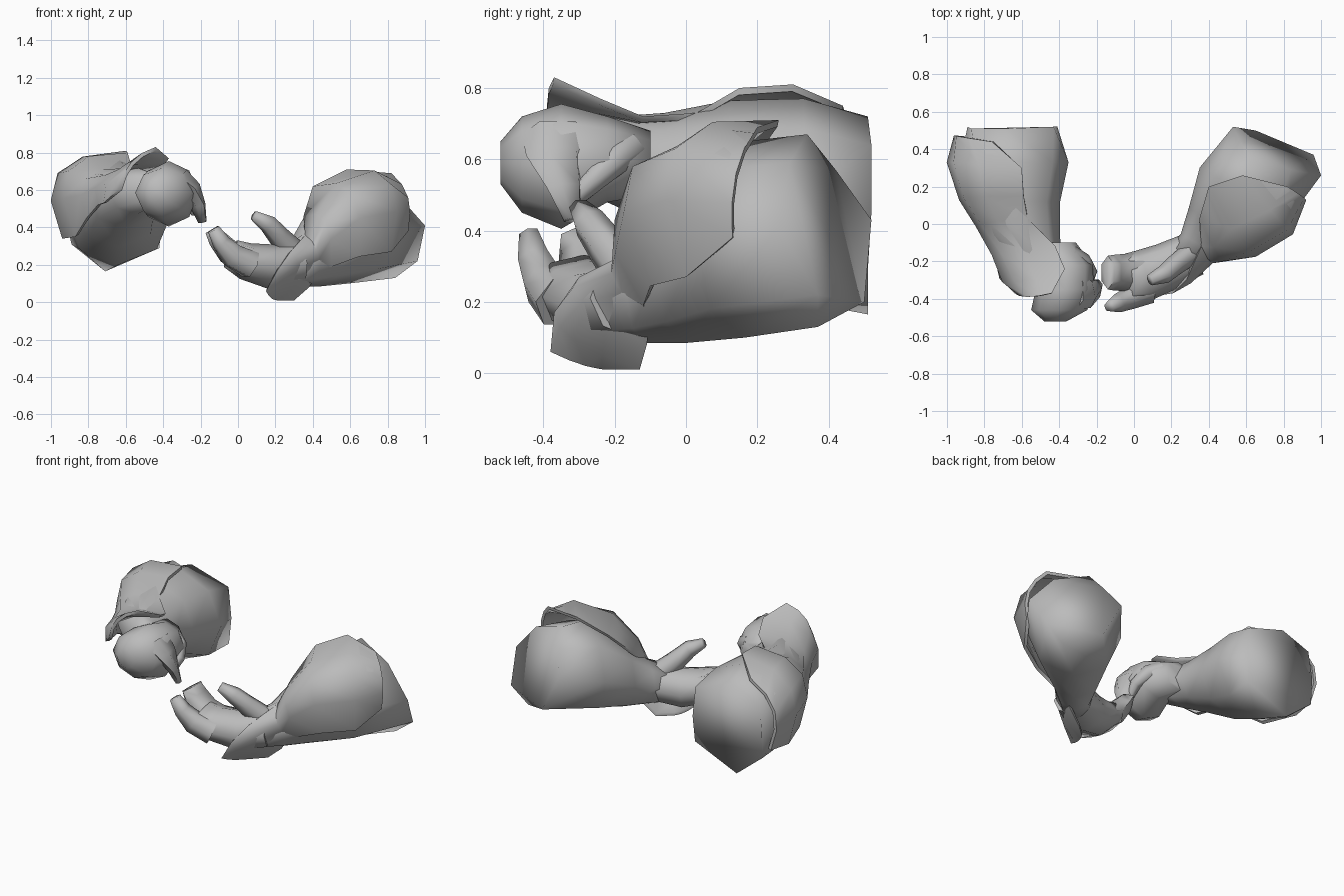
import bpy, math
from mathutils import Vector

grey = bpy.data.materials.new("grey")
grey.diffuse_color = (0.5, 0.5, 0.5, 1)


def make(name, verts, faces, angle=180):
    me = bpy.data.meshes.new(name)
    me.from_pydata(verts, [], faces)
    me.materials.append(grey)
    ob = bpy.data.objects.new(name, me)
    bpy.context.collection.objects.link(ob)
    bpy.ops.object.select_all(action='DESELECT')
    ob.select_set(True)
    bpy.context.view_layer.objects.active = ob
    bpy.ops.object.mode_set(mode='EDIT')
    bpy.ops.mesh.select_all(action='SELECT')
    bpy.ops.mesh.normals_make_consistent(inside=False)
    bpy.ops.object.mode_set(mode='OBJECT')
    bpy.ops.object.shade_smooth_by_angle(angle=math.radians(angle))
    return ob


def tube(name, rings, axis=None, n=8, cap=None):
    """Closed loft; each ring is x, y, z, half width, half height. cap replaces ring 0."""
    pts = [Vector(r[:3]) for r in rings]
    verts = []
    for i, r in enumerate(rings):
        t = Vector(axis) if axis else pts[min(i + 1, len(pts) - 1)] - pts[max(i - 1, 0)]
        t.normalize()
        side = t.cross(Vector((0, 0, 1))).normalized()
        up = side.cross(t)
        for k in range(n):
            a = 2 * math.pi * k / n
            verts.append(pts[i] + side * r[3] * math.cos(a) + up * r[4] * math.sin(a))
    if cap:
        verts[:n] = [Vector(p) for p in cap]
    faces = [(i * n + k, i * n + (k + 1) % n, (i + 1) * n + (k + 1) % n, (i + 1) * n + k)
             for i in range(len(rings) - 1) for k in range(n)]
    faces += [tuple(range(n)), tuple(range((len(rings) - 1) * n, len(rings) * n))]
    return make(name, verts, faces, 180 if cap else 80)


def plate(name, rows, centre, n=5, thick=0.02):
    """Curved shell; each row is an arc through three points, thickened inward."""
    outer = []
    for row in rows:
        l, c, r = (Vector(p) for p in row)
        for k in range(n):
            t = k / (n - 1)
            outer.append(l * (1 - t) * (1 - 2 * t) + c * 4 * t * (1 - t) + r * t * (2 * t - 1))
    m = len(outer)
    a, b = (Vector(p) for p in centre)
    inner = []
    for p in outer:
        f = max(0, min(1, (p - a).dot(b - a) / (b - a).length_squared))
        inner.append(p + (a.lerp(b, f) - p).normalized() * thick)
    quads = [(i * n + k, i * n + k + 1, (i + 1) * n + k + 1, (i + 1) * n + k)
             for i in range(len(rows) - 1) for k in range(n - 1)]
    rim = ([k for k in range(n)] + [i * n + n - 1 for i in range(1, len(rows))]
           + [m - 1 - k for k in range(1, n)] + [i * n for i in range(len(rows) - 2, 0, -1)])
    faces = quads + [tuple(v + m for v in q[::-1]) for q in quads]
    faces += [(p, q, q + m, p + m) for p, q in zip(rim, rim[1:] + rim[:1])]
    return make(name, outer + inner, faces, 60)


# Left arm: forearm, guard, fist and curled digits
tube("left_forearm", [(-.65, .515, .46, .23, .295), (-.64, .33, .485, .29, .285),
                      (-.64, .12, .53, .245, .235), (-.60, -.06, .565, .205, .165),
                      (-.54, -.20, .595, .15, .125), (-.46, -.29, .60, .10, .09)],
     axis=(0, -1, 0),
     cap=[(-.89, .52, .48), (-.87, .51, .65), (-.68, .51, .72), (-.43, .52, .64),
          (-.41, .52, .45), (-.42, .51, .29), (-.71, .51, .165), (-.89, .51, .31)])
plate("left_guard", [
    ((-.92, .47, .35), (-.95, .47, .60), (-.76, .44, .75)),
    ((-.94, .32, .34), (-.965, .33, .69), (-.60, .30, .81)),
    ((-.87, .11, .35), (-.91, .14, .70), (-.59, .15, .80)),
    ((-.81, -.02, .45), (-.82, 0, .66), (-.57, .03, .73)),
    ((-.75, -.16, .52), (-.71, -.16, .68), (-.42, -.12, .72)),
    ((-.72, -.29, .53), (-.64, -.31, .71), (-.37, -.24, .77)),
    ((-.64, -.37, .60), (-.57, -.39, .75), (-.44, -.37, .83))],
    ((-.65, .45, .5), (-.45, -.4, .6)))
tube("left_fist", [(-.42, -.10, .59, .11, .09), (-.36, -.22, .60, .14, .12),
                   (-.37, -.35, .58, .155, .175), (-.40, -.46, .585, .15, .135),
                   (-.42, -.52, .59, .06, .06)], axis=(0, -1, 0))
tube("left_fingers", [(-.31, -.36, .67, .10, .06), (-.25, -.36, .61, .09, .05),
                      (-.215, -.34, .52, .06, .035), (-.19, -.32, .43, .03, .02)], n=6)
tube("left_thumb", [(-.34, -.16, .63, .05, .05), (-.27, -.20, .60, .045, .045),
                    (-.23, -.26, .54, .035, .035), (-.24, -.32, .48, .02, .025)], n=6)

# Right arm: forearm, guard, open hand and digits
tube("right_forearm", [(.77, .39, .40, .27, .27), (.59, .165, .375, .275, .275),
                       (.44, 0, .285, .17, .20), (.35, -.11, .225, .115, .14),
                       (.24, -.22, .19, .10, .10)], axis=(-.5, -.87, 0),
     cap=[(.53, .52, .43), (.58, .42, .57), (.62, .34, .67), (.84, .29, .59),
          (1, .26, .41), (.96, .37, .22), (.84, .37, .13), (.65, .50, .20)])
plate("right_guard", [
    ((.91, .13, .38), (.91, .14, .56), (.82, .20, .69)),
    ((.82, 0, .27), (.82, -.03, .63), (.58, .26, .71)),
    ((.65, -.10, .245), (.61, -.15, .58), (.40, .20, .62)),
    ((.50, -.12, .19), (.47, -.20, .43), (.35, .03, .46)),
    ((.43, -.10, .16), (.42, -.21, .28), (.36, -.12, .36)),
    ((.38, -.11, .08), (.33, -.29, .20), (.28, -.30, .27)),
    ((.30, -.13, .01), (.24, -.31, .09), (.21, -.37, .17)),
    ((.22, -.20, .01), (.18, -.28, .02), (.15, -.38, .06))],
    ((.68, .2, .4), (.2, -.2, .22)))
tube("right_palm", [(.32, -.16, .21, .12, .11), (.17, -.23, .19, .13, .12),
                    (.04, -.28, .22, .14, .10), (-.04, -.29, .26, .13, .08)])
tube("right_fingers", [(.04, -.25, .22, .10, .09), (-.05, -.26, .27, .10, .075),
                       (-.11, -.26, .34, .095, .06), (-.14, -.26, .39, .09, .045)], n=6)
tube("right_outer_finger", [(.07, -.35, .20, .08, .08), (-.03, -.40, .25, .06, .07),
                            (-.09, -.425, .32, .05, .05), (-.13, -.44, .39, .03, .035)], n=6)
tube("right_thumb", [(.30, -.16, .27, .06, .07), (.22, -.22, .35, .055, .06),
                     (.16, -.27, .42, .05, .05), (.085, -.30, .465, .03, .028)], n=6)
